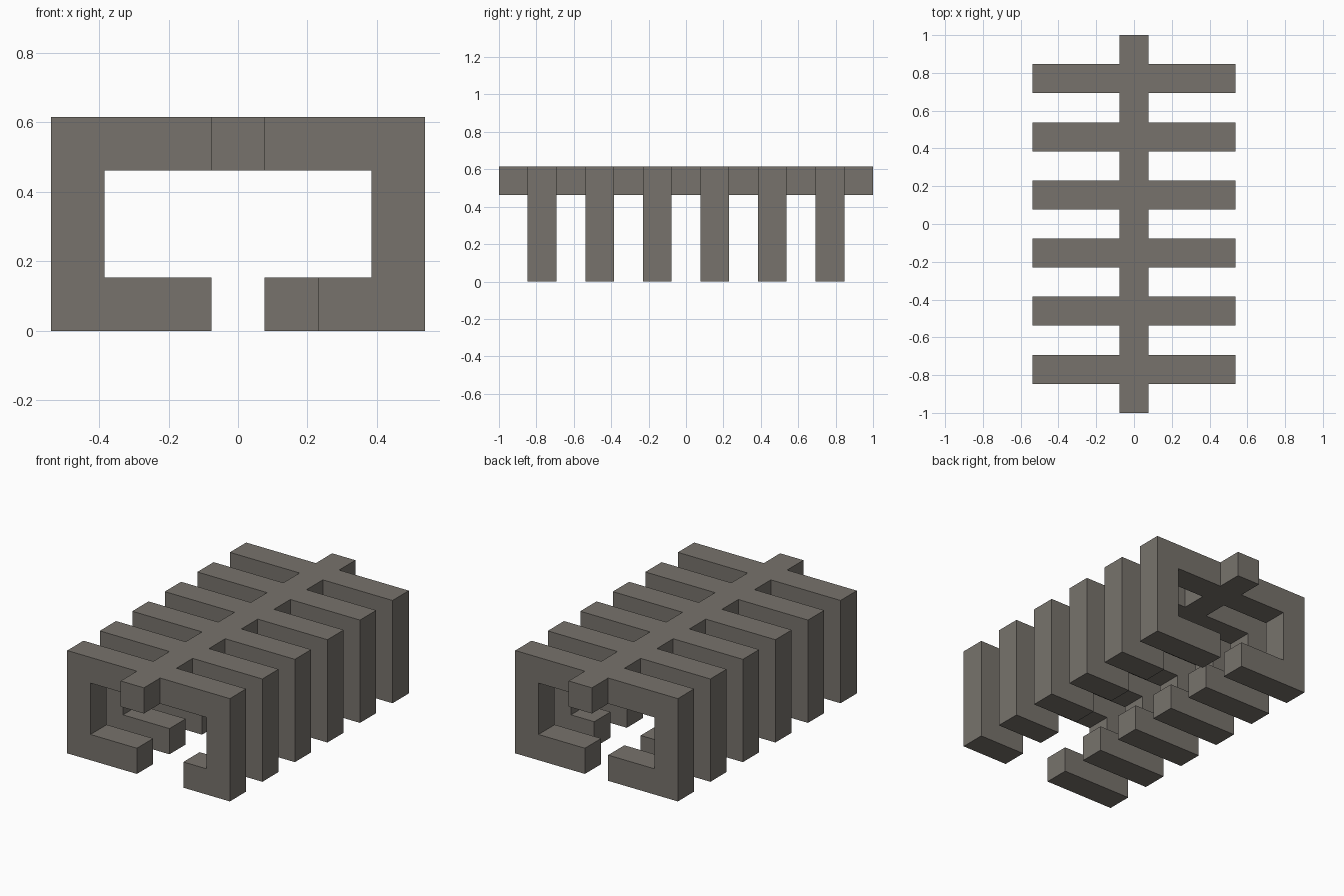
import bpy
import bmesh

U = 2 / 13          # bar thickness; the whole model sits on this module
RIBS = 6

cube = bpy.data.objects.get("Cube")
if cube:
    bpy.data.objects.remove(cube, do_unlink=True)

# Single warm grey
COLOUR = (0.185, 0.171, 0.15, 1)
grey = bpy.data.materials.new("warm_grey")
grey.use_nodes = True
grey.diffuse_color = COLOUR
bsdf = next(n for n in grey.node_tree.nodes if n.type == 'BSDF_PRINCIPLED')
bsdf.inputs["Base Color"].default_value = COLOUR


def extrude_profile(name, profile, y_start, hidden_ends=()):
    """Extrude an x-z profile one module along y, leaving out buried end caps."""
    bm = bmesh.new()
    front = [bm.verts.new((x * U, y_start * U, z * U)) for x, z in profile]
    back = [bm.verts.new((x * U, (y_start + 1) * U, z * U)) for x, z in profile]
    for i in range(len(profile)):
        j = (i + 1) % len(profile)
        bm.faces.new((front[i], front[j], back[j], back[i]))
    if "front" not in hidden_ends:
        bm.faces.new(front)
    if "back" not in hidden_ends:
        bm.faces.new(back[::-1])
    # the profiles run clockwise seen from the front
    bmesh.ops.reverse_faces(bm, faces=bm.faces)
    mesh = bpy.data.meshes.new(name)
    bm.to_mesh(mesh)
    bm.free()
    mesh.materials.append(grey)
    obj = bpy.data.objects.new(name, mesh)
    bpy.context.collection.objects.link(obj)
    return obj


def half_rib(tip):
    """One side of a rib, from the top inner corner round to the foot tip."""
    outer = [(3.5, 4), (3.5, 0), (tip, 0)]
    inner = [(tip, 1), (2.5, 1), (2.5, 3)]
    return outer + inner


# Ribs: the left feet are shorter on all but the rearmost one
for i in range(RIBS):
    left_tip = 0.5 if i == RIBS - 1 else 1.5
    right = [(-x, z) for x, z in reversed(half_rib(0.5))]
    extrude_profile(f"rib_{i + 1}", half_rib(left_tip) + right, 2 * i - 5.5)

# Spine blocks: one between each pair of ribs, and one at each end
block = [(-0.5, 3), (-0.5, 4), (0.5, 4), (0.5, 3)]
for i in range(RIBS + 1):
    hidden = (["front"] if i > 0 else []) + (["back"] if i < RIBS else [])
    extrude_profile(f"spine_block_{i + 1}", block, 2 * i - 6.5, hidden)
